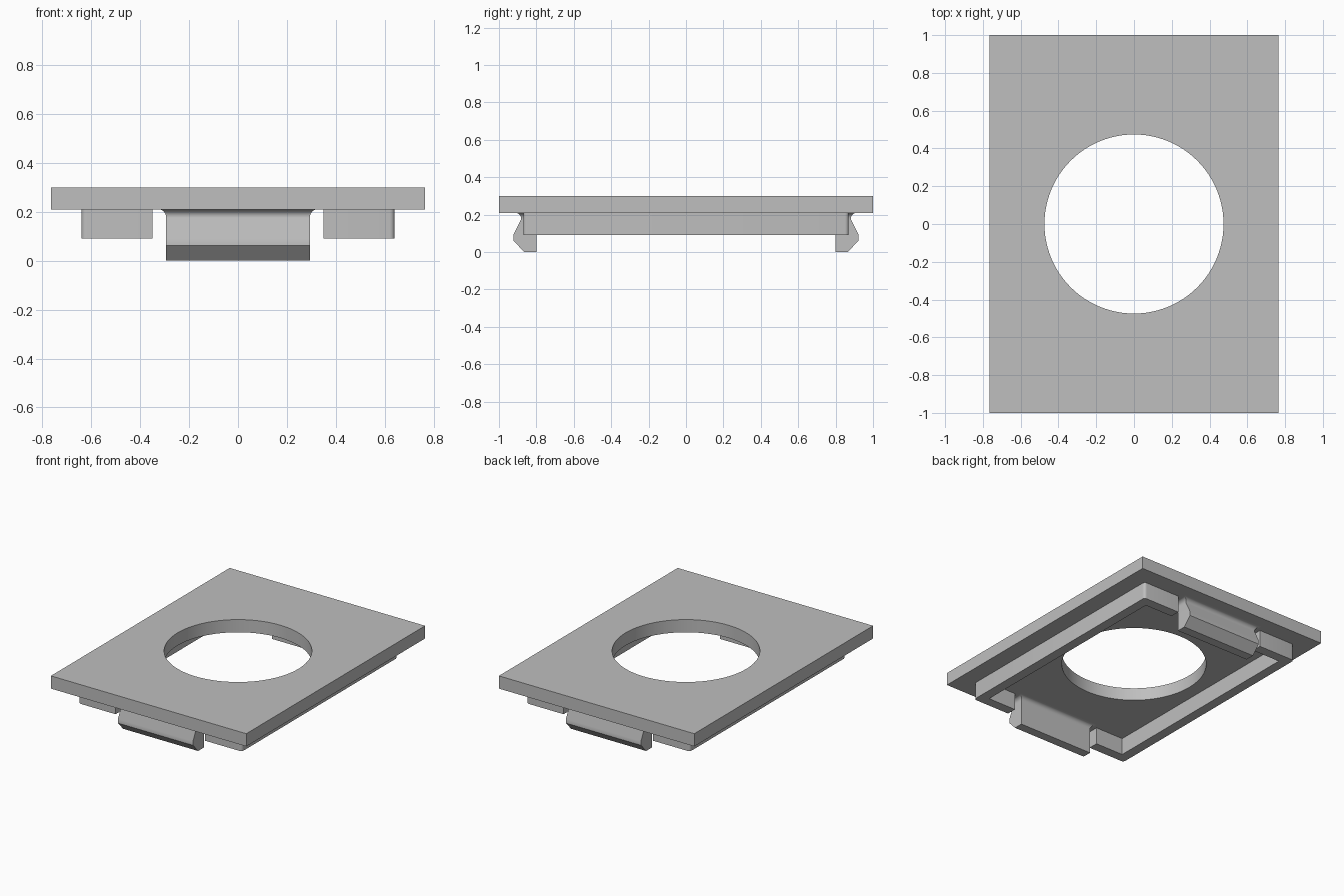
import bpy, bmesh, math

if "Cube" in bpy.data.objects:
    bpy.data.objects.remove(bpy.data.objects["Cube"], do_unlink=True)

grey = bpy.data.materials.new("plain grey")
grey.use_nodes = True
grey.diffuse_color = (0.52, 0.52, 0.52, 1)
grey.node_tree.nodes["Principled BSDF"].inputs["Base Color"].default_value = (0.52, 0.52, 0.52, 1)


def loft(name, rings, smooth=False):
    """Closed solid through rings of 3D points."""
    bm = bmesh.new()
    loops = [[bm.verts.new(p) for p in ring] for ring in rings]
    for a, b in zip(loops, loops[1:]):
        for i in range(len(a)):
            j = (i + 1) % len(a)
            bm.faces.new((a[i], a[j], b[j], b[i]))
    bm.faces.new(loops[0])
    bm.faces.new(loops[-1])
    bmesh.ops.recalc_face_normals(bm, faces=bm.faces)
    mesh = bpy.data.meshes.new(name)
    bm.to_mesh(mesh)
    bm.free()
    mesh.materials.append(grey)
    obj = bpy.data.objects.new(name, mesh)
    bpy.context.collection.objects.link(obj)
    if smooth:
        shade(obj)
    return obj


def select(obj):
    bpy.ops.object.select_all(action='DESELECT')
    obj.select_set(True)
    bpy.context.view_layer.objects.active = obj


def shade(obj):
    select(obj)
    bpy.ops.object.shade_smooth_by_angle(angle=math.radians(30))


def prism(name, outline, z0, z1):
    return loft(name, [[(x, y, z) for x, y in outline] for z in (z0, z1)])


def rectangle(hx, y0, y1):
    return [(-hx, y0), (hx, y0), (hx, y1), (-hx, y1)]


UNDER = 0.21

# Cover plate with a round opening
plate = prism("cover_plate", rectangle(0.765, -1, 1), UNDER, 0.30)
circle = [(0.474 * math.cos(math.tau * i / 96), 0.474 * math.sin(math.tau * i / 96)) for i in range(96)]
cutter = prism("hole_cutter", circle, 0.1, 0.4)
cutter.hide_render = True
cut = plate.modifiers.new("round_hole", 'BOOLEAN')
cut.object = cutter
cut.solver = 'EXACT'
select(plate)
bpy.ops.object.modifier_apply(modifier=cut.name)
bpy.data.objects.remove(cutter, do_unlink=True)
shade(plate)

# Locating rim: two C-shaped walls with softly rounded outer corners
OX, OY, T, GAP, R = 0.64, 0.87, 0.07, 0.35, 0.02
corner = [(OX - R + R * math.sin(a), -OY + R - R * math.cos(a))
          for a in (math.pi / 2 * i / 5 for i in range(6))]
half = [(GAP, -OY + T), (GAP, -OY)] + corner
inner = (OX - T, -OY + T)
outline = half + [(x, -y) for x, y in reversed(half)] + [(inner[0], -inner[1]), inner]
for side, name in ((1, "rim_left"), (-1, "rim_right")):
    shade(prism(name, [(side * x, y) for x, y in outline], 0.09, UNDER))

# Snap clips: hooked lip below, filleted root under the plate
levels = [(0, 0.865, 0), (0.062, 0.923, 0), (0.092, 0.923, 0), (0.175, 0.882, 0)]
F = 0.03
for i in range(1, 7):
    a = math.pi / 2 * i / 6
    levels.append((0.178 + (UNDER - 0.178) * math.sin(a), 0.881, F * (1 - math.cos(a))))
for side, name in ((-1, "front_clip"), (1, "back_clip")):
    rings = [[(x, side * y, z) for x, y in rectangle(0.294 + f, 0.80 - f, outer + f)]
             for z, outer, f in levels]
    loft(name, rings, smooth=True)
